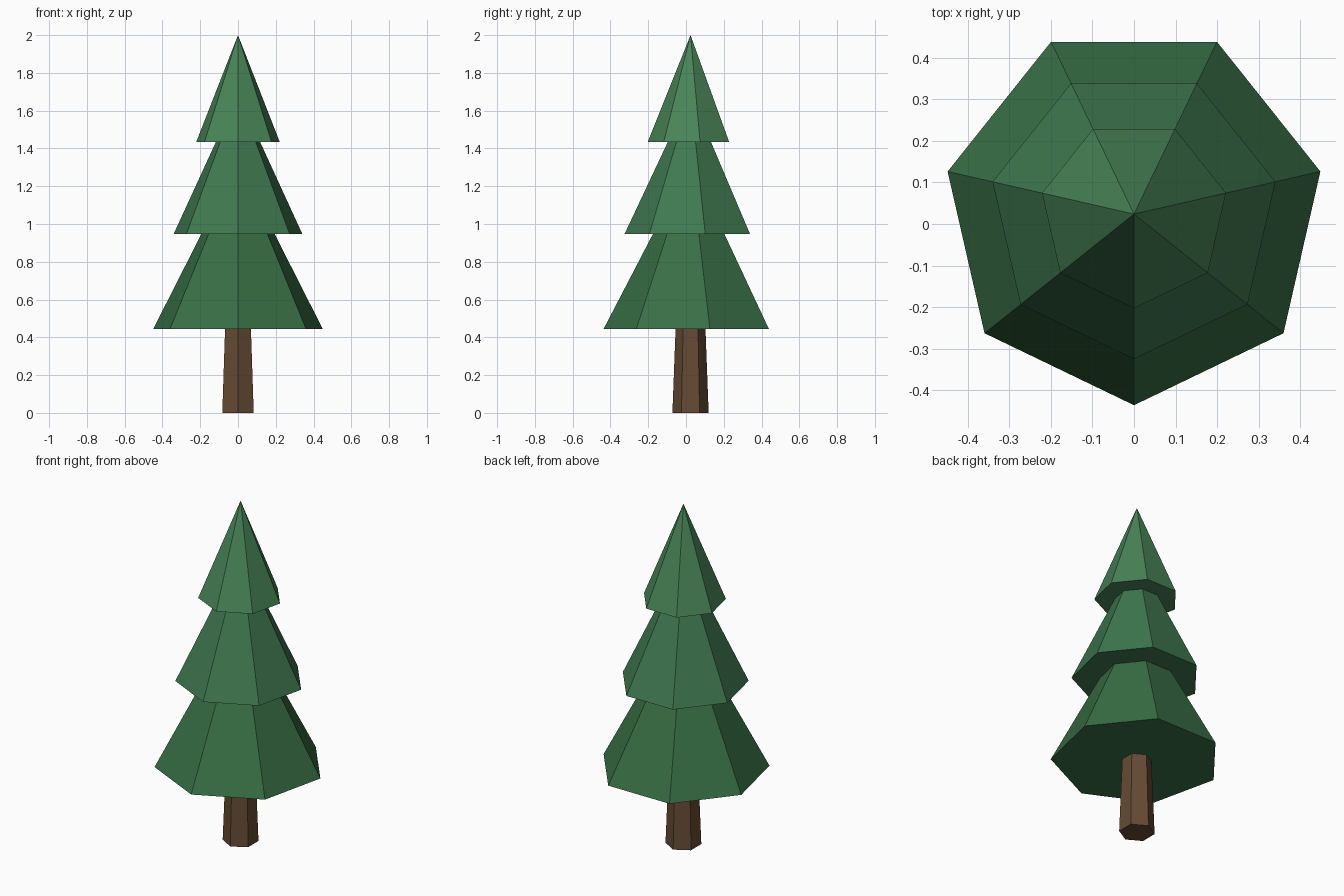
import bpy
from math import radians

if "Cube" in bpy.data.objects:
    bpy.data.objects.remove(bpy.data.objects["Cube"])

CY = 0.024  # trunk axis, offset so the tree's bounds are centred


def material(name, rgb):
    m = bpy.data.materials.new(name)
    m.diffuse_color = (*rgb, 1)
    m.use_nodes = True
    m.node_tree.nodes["Principled BSDF"].inputs["Base Color"].default_value = m.diffuse_color
    return m


def cone(name, sides, r_bottom, r_top, z0, z1, mat):
    """Flat-faced cone or frustum with one corner pointing to the front."""
    bpy.ops.mesh.primitive_cone_add(
        vertices=sides, radius1=r_bottom, radius2=r_top, depth=z1 - z0,
        location=(0, CY, (z0 + z1) / 2), rotation=(0, 0, radians(180)))
    ob = bpy.context.object
    ob.name = name
    ob.data.materials.append(mat)
    return ob


# Tapered six-sided trunk
cone("trunk", 6, 0.096, 0.077, 0, 0.5, material("bark", (0.13, 0.07, 0.035)))

# Three overlapping seven-sided foliage tiers: name, radius, base, apex, colour
tiers = [
    ("lower_foliage", 0.46, 0.445, 1.33, (0.04, 0.16, 0.06)),
    ("middle_foliage", 0.349, 0.948, 1.69, (0.05, 0.19, 0.08)),
    ("upper_foliage", 0.227, 1.434, 2.0, (0.065, 0.23, 0.095)),
]
for name, radius, base, apex, rgb in tiers:
    cone(name, 7, radius, 0, base, apex, material(name + "_green", rgb))
